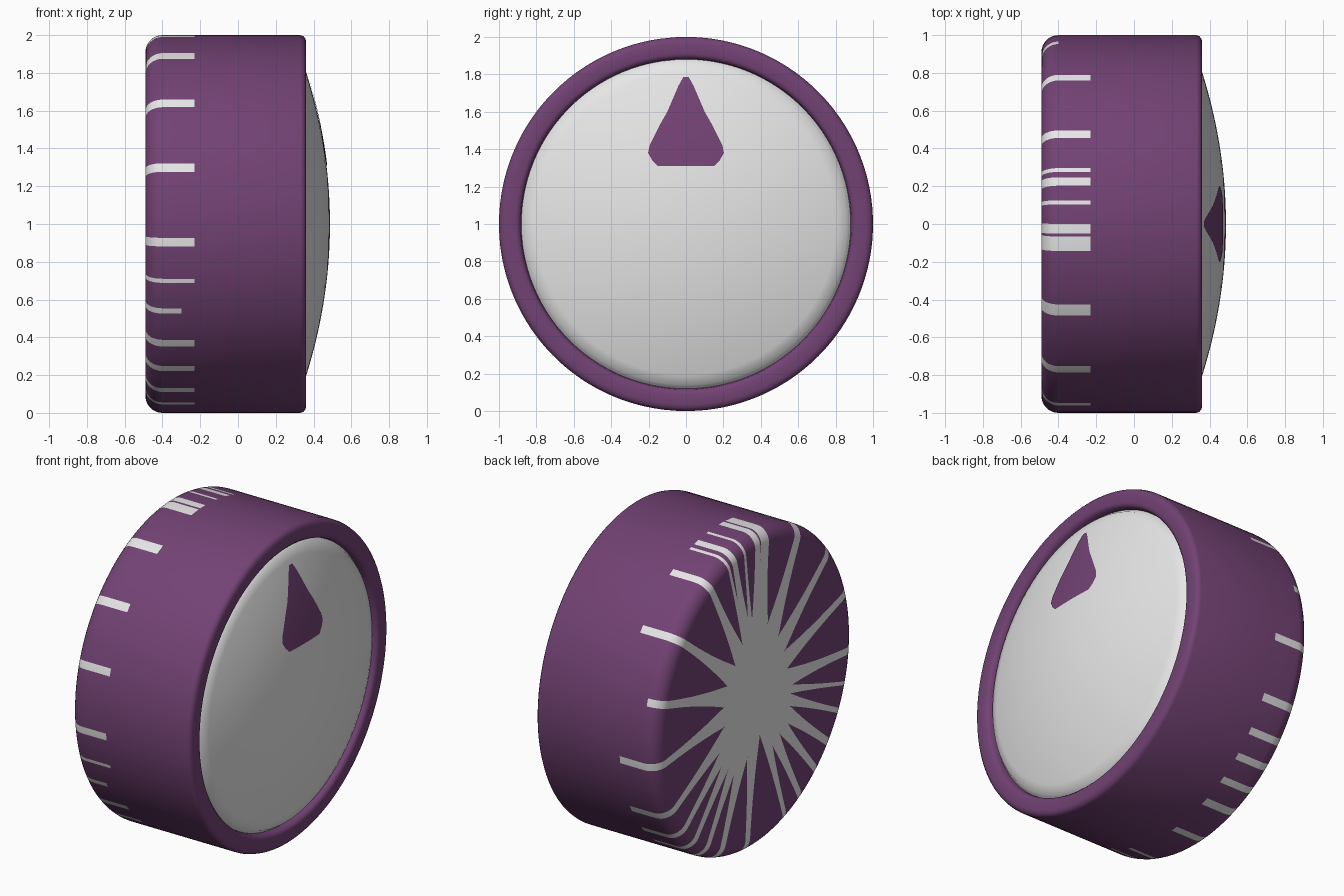
import bpy, bmesh, math

cube = bpy.data.objects.get("Cube")
if cube:
    bpy.data.objects.remove(cube)


def material(name, rgb):
    m = bpy.data.materials.new(name)
    m.use_nodes = True
    m.diffuse_color = (*rgb, 1)
    m.node_tree.nodes["Principled BSDF"].inputs["Base Color"].default_value = (*rgb, 1)
    return m


plum = material("plum", (0.17, 0.055, 0.175))
white = material("off_white", (0.8, 0.8, 0.8))


def finish(name, bm, mats, angle=40):
    mesh = bpy.data.meshes.new(name)
    bm.to_mesh(mesh)
    bm.free()
    for m in mats:
        mesh.materials.append(m)
    obj = bpy.data.objects.new(name, mesh)
    bpy.context.collection.objects.link(obj)
    bpy.ops.object.select_all(action='DESELECT')
    obj.select_set(True)
    bpy.context.view_layer.objects.active = obj
    bpy.ops.object.shade_smooth_by_angle(angle=math.radians(angle))
    return obj


def on_axis(x, r, a):
    """Point at angle a from the top, turning toward the front."""
    return (x, -r * math.sin(a), 1 + r * math.cos(a))


# Stripes: centre angle and width in degrees; short ones end early
STRIPE_END = -0.23
stripes = [(-175, 2.7), (-159, 3), (-149, 2.5), (-139.5, 2.5), (-130, 2.5), (-118, 2.7),
           (-96.7, 2.7), (-73.7, 2.7), (-50.8, 2.7), (-28.4, 2.6), (-16.6, 1.2), (-13, 2.6),
           (-6.6, 1.2), (1.4, 2.9), (6, 4.4), (27.1, 3.8), (50.3, 3), (72.6, 2.7),
           (95.5, 2.6), (107.5, 1.3), (117.4, 1.8), (129.1, 2.6), (139.9, 2.4),
           (151.6, 2.4), (161.8, 2)]
short_ends = {-73.7: -0.4, 117.4: -0.3}
GAP_STEPS = 6


def ring_angles(r):
    """Stripe edges on a ring; stripes widen toward the hub until they meet."""
    flare = (1 + 4.5 * (1 - r) ** 2.5) / max(r, 0.05)
    n = len(stripes)
    edges = []
    for i, (c, w) in enumerate(stripes):
        nc, nw = stripes[(i + 1) % n]
        if i == n - 1:
            nc += 360
        a, b = c + w / 2 * flare, nc - nw / 2 * flare
        if a >= b or r < 0.27:
            a = b = c + (nc - c) * w / (w + nw)
        edges.append((a, b))
    out = []
    for a, b in edges:
        out += [math.radians(a + (b - a) * k / GAP_STEPS) for k in range(GAP_STEPS + 1)]
    return out


# Drum body: back face, rounded back edge, side, front rim and its inner wall
BACK, FILLET = -0.49, 0.09
profile = [(BACK, 0.02 + 0.89 * k / 30) for k in range(31)]
profile += [(BACK + FILLET * (1 - math.cos(t)), 1 - FILLET + FILLET * math.sin(t))
            for t in (math.pi / 2 * k / 8 for k in range(1, 9))]
profile += [(-0.3, 1), (STRIPE_END, 1), (0.33, 1), (0.345, 0.995), (0.356, 0.983), (0.361, 0.965),
            (0.361, 0.91), (0.357, 0.897), (0.345, 0.885), (0.315, 0.88)]

bm = bmesh.new()
rings = [[bm.verts.new(on_axis(x, r, a)) for a in ring_angles(r)] for x, r in profile]
count = len(rings[0])
for j in range(len(rings) - 1):
    x_far = profile[j + 1][0]
    for i in range(count):
        n = (i + 1) % count
        face = bm.faces.new((rings[j][i], rings[j][n], rings[j + 1][n], rings[j + 1][i]))
        if i % (GAP_STEPS + 1) == GAP_STEPS:
            centre = stripes[(i // (GAP_STEPS + 1) + 1) % len(stripes)][0]
            end = short_ends.get(centre, STRIPE_END)
            face.material_index = int(x_far <= end + 0.001)
bm.faces.new(rings[0]).material_index = 1
bmesh.ops.remove_doubles(bm, verts=bm.verts, dist=0.00001)
bmesh.ops.recalc_face_normals(bm, faces=bm.faces)
finish("drum_body", bm, [plum, white])


# Domed front cover set inside the rim
def dome_x(r):
    return 0.487 - 0.195 * r * r


SIDES = 96
bm = bmesh.new()
radii = [0.86 * k / 16 for k in range(16, 0, -1)]
cover = [(0.315, 0.882), (0.324, 0.872)] + [(dome_x(r), r) for r in radii]
loops = [[bm.verts.new(on_axis(x, r, 2 * math.pi * k / SIDES)) for k in range(SIDES)]
         for x, r in cover]
for low, high in zip(loops, loops[1:]):
    for k in range(SIDES):
        n = (k + 1) % SIDES
        bm.faces.new((low[k], low[n], high[n], high[k]))
tip = bm.verts.new((dome_x(0), 0, 1))
for k in range(SIDES):
    bm.faces.new((loops[-1][k], loops[-1][(k + 1) % SIDES], tip))
bmesh.ops.recalc_face_normals(bm, faces=bm.faces)
finish("front_cover", bm, [white], 60)

# Pointer mark: thin wedge following the dome, as (height, half width) rows
rows = [(0.785, 0.015), (0.74, 0.04), (0.68, 0.066), (0.6, 0.1), (0.53, 0.14), (0.47, 0.17),
        (0.42, 0.195), (0.38, 0.203), (0.34, 0.18), (0.31, 0.15)]
bm = bmesh.new()
COLS = 10
grid = []
for h, w in rows:
    ys = [w * (2 * k / COLS - 1) for k in range(COLS + 1)]
    grid.append([bm.verts.new((dome_x(math.hypot(y, h)) + 0.004, y, 1 + h)) for y in ys])
for top, low in zip(grid, grid[1:]):
    for k in range(COLS):
        bm.faces.new((top[k], low[k], low[k + 1], top[k + 1]))
finish("pointer_mark", bm, [plum])
